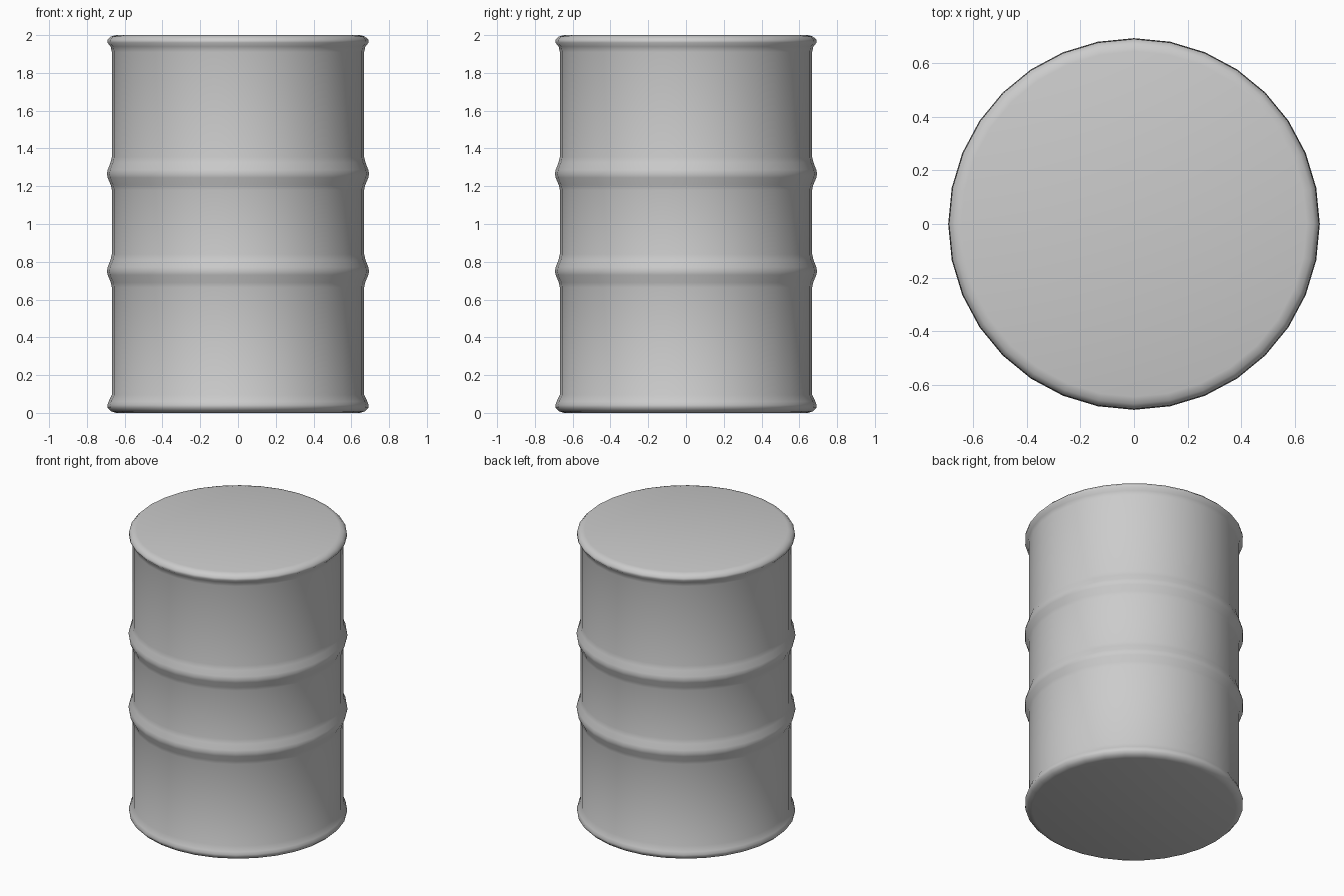
import bpy, bmesh
from math import cos, sin, tau, radians

if "Cube" in bpy.data.objects:
    bpy.data.objects.remove(bpy.data.objects["Cube"])

SIDES = 32
BODY = 0.668


def rib(z):
    # rolled hoop swelling out of the drum wall
    return [(BODY, z - 0.085), (BODY + 0.005, z - 0.06), (0.69, z - 0.02),
            (0.694, z), (0.69, z + 0.022), (BODY + 0.007, z + 0.06), (BODY, z + 0.09)]


# half profile from the base to the lid
profile = [(0.645, 0.0), (0.672, 0.008), (0.69, 0.026), (0.692, 0.042), (0.685, 0.06), (BODY, 0.095)]
profile += rib(0.75) + rib(1.265)
profile += [(BODY, 1.91), (0.674, 1.94), (0.692, 1.96), (0.69, 1.975), (0.672, 1.993), (0.645, 2.0)]

# lathe the profile into a closed drum
bm = bmesh.new()
rings = [[bm.verts.new((r * cos(tau * i / SIDES), r * sin(tau * i / SIDES), z))
          for i in range(SIDES)] for r, z in profile]
for low, high in zip(rings, rings[1:]):
    for i in range(SIDES):
        j = (i + 1) % SIDES
        bm.faces.new((low[i], low[j], high[j], high[i]))

# base and lid
bm.faces.new(rings[0][::-1])
bm.faces.new(rings[-1])

mesh = bpy.data.meshes.new("barrel_drum")
bm.to_mesh(mesh)
bm.free()
drum = bpy.data.objects.new("barrel_drum", mesh)
bpy.context.collection.objects.link(drum)
bpy.context.view_layer.objects.active = drum
drum.select_set(True)
bpy.ops.object.shade_smooth_by_angle(angle=radians(50))
